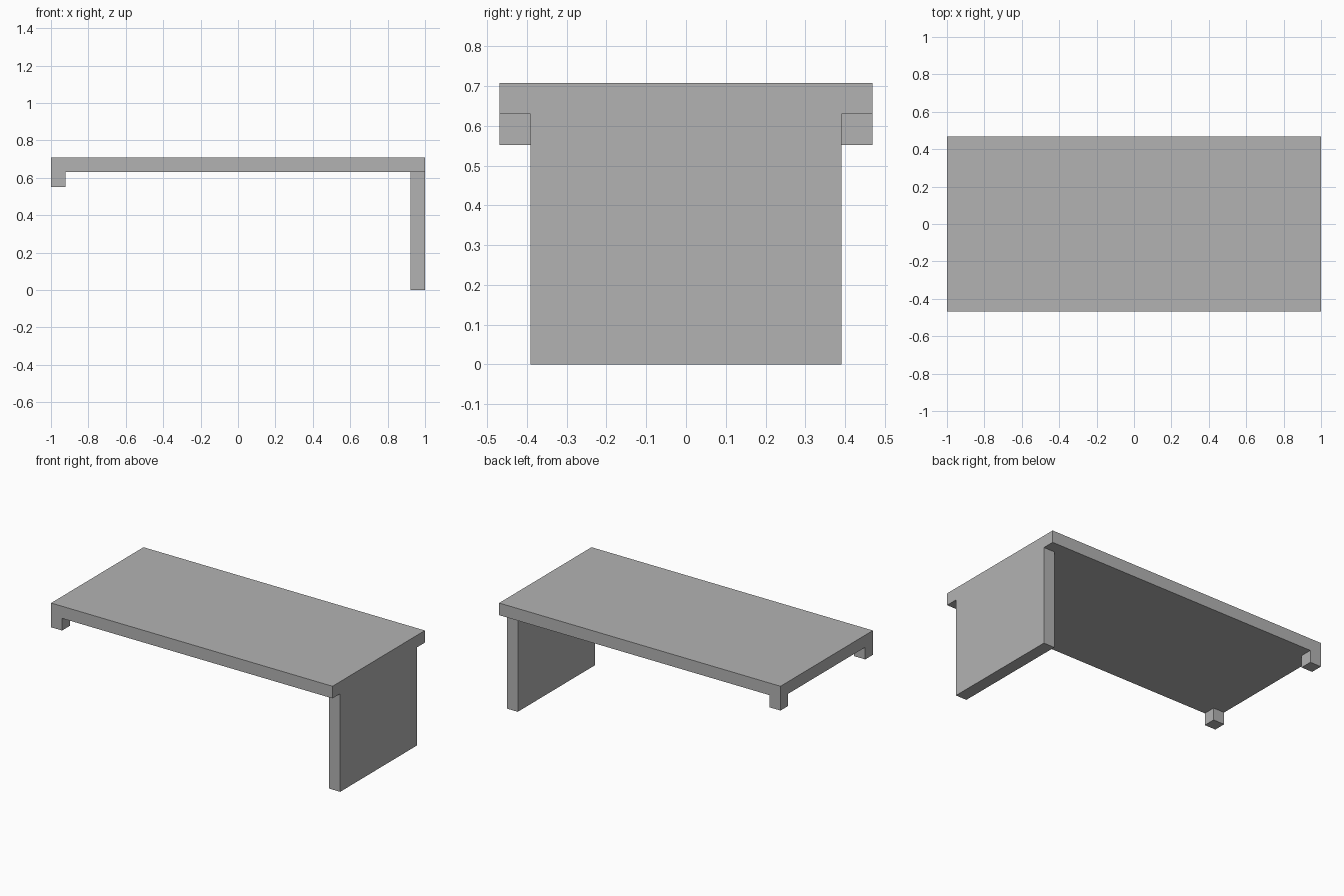
import bpy

cube = bpy.data.objects.get("Cube")
if cube:
    bpy.data.objects.remove(cube, do_unlink=True)

# Overall dimensions
HALF_LENGTH = 1.0
HALF_DEPTH = 0.469
HEIGHT = 0.708
THICK = 0.078
UNDERSIDE = HEIGHT - THICK

# Single flat grey
GREY = (0.45, 0.45, 0.45, 1)
grey = bpy.data.materials.new("plain grey")
grey.use_nodes = True
grey.diffuse_color = GREY
grey.node_tree.nodes["Principled BSDF"].inputs["Base Color"].default_value = GREY


def box(name, low, high):
    """Add a box spanning two opposite corners."""
    centre = [(a + b) / 2 for a, b in zip(low, high)]
    bpy.ops.mesh.primitive_cube_add(size=1, location=centre)
    obj = bpy.context.object
    obj.name = name
    obj.scale = [b - a for a, b in zip(low, high)]
    bpy.ops.object.transform_apply(location=False, rotation=False, scale=True)
    obj.data.materials.append(grey)
    return obj


# Table top
box("table_top", (-HALF_LENGTH, -HALF_DEPTH, UNDERSIDE),
    (HALF_LENGTH, HALF_DEPTH, HEIGHT))

# Full-height support panel, inset from the front and back edges
inner = HALF_DEPTH - THICK
box("side_panel", (HALF_LENGTH - THICK, -inner, 0),
    (HALF_LENGTH, inner, UNDERSIDE))

# Short corner blocks at the opposite end
for name, y in (("front_corner_block", -HALF_DEPTH), ("back_corner_block", inner)):
    box(name, (-HALF_LENGTH, y, UNDERSIDE - THICK),
        (-HALF_LENGTH + THICK, y + THICK, UNDERSIDE))
